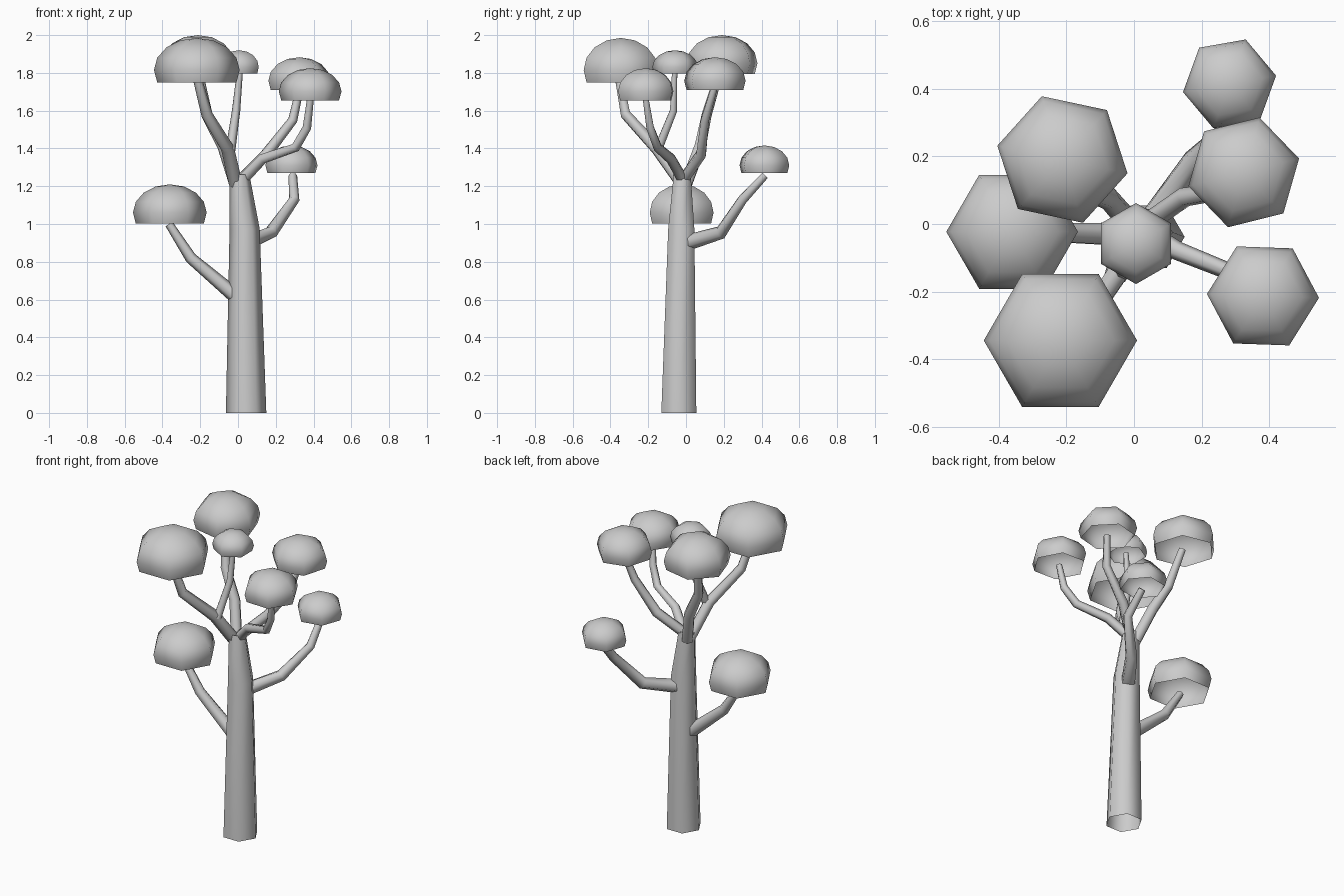
import bpy, bmesh
from math import sin, cos, pi, radians
from mathutils import Vector

if "Cube" in bpy.data.objects:
    bpy.data.objects.remove(bpy.data.objects["Cube"])

SIDES = 6


def finish(name, bm):
    bmesh.ops.recalc_face_normals(bm, faces=bm.faces)
    me = bpy.data.meshes.new(name)
    bm.to_mesh(me)
    bm.free()
    for p in me.polygons:
        p.use_smooth = True
    ob = bpy.data.objects.new(name, me)
    bpy.context.collection.objects.link(ob)
    return ob


def bridge(bm, a, b):
    for i in range(SIDES):
        j = (i + 1) % SIDES
        bm.faces.new((a[i], a[j], b[j], b[i]))


def tube(name, pts):
    """Tapered six-sided tube through (x, y, z, radius) points, open ends."""
    bm = bmesh.new()
    P = [Vector(p[:3]) for p in pts]
    prev = None
    for i, p in enumerate(pts):
        a = (P[i] - P[i - 1]).normalized() if i else Vector()
        b = (P[i + 1] - P[i]).normalized() if i < len(P) - 1 else Vector()
        t = (a + b).normalized()
        if name == "trunk" and i == 0:
            t = Vector((0, 0, 1))
        q = Vector((0, 0, 1)).rotation_difference(t)
        ring = []
        for k in range(SIDES):
            ang = 2 * pi * k / SIDES
            ring.append(bm.verts.new(P[i] + q @ Vector((cos(ang), sin(ang), 0)) * p[3]))
        if prev:
            bridge(bm, prev, ring)
        prev = ring
    return finish(name, bm)


def crown(name, x, y, z0, z1, r, turn):
    """Six-sided dome: a squashed sphere with its lower part cut away, open below."""
    bm = bmesh.new()
    low = sin(radians(22.5))
    h = (z1 - z0) / (1 + low)
    zc = z0 + h * low
    prev = None
    for lat in (-22.5, 0, 22.5, 45, 67.5):
        c, s = cos(radians(lat)) * r, sin(radians(lat)) * h
        ring = []
        for k in range(SIDES):
            ang = radians(turn) + 2 * pi * k / SIDES
            ring.append(bm.verts.new((x + c * cos(ang), y + c * sin(ang), zc + s)))
        if prev:
            bridge(bm, prev, ring)
        prev = ring
    top = bm.verts.new((x, y, z1))
    for i in range(SIDES):
        bm.faces.new((prev[i], prev[(i + 1) % SIDES], top))
    return finish(name, bm)


# Trunk
tube("trunk", [(.043, -.038, 0, .107), (.035, -.025, .97, .08), (.008, -.02, 1.26, .052)])

# Branches
branches = {
    "left_low": [(-.02, -.03, .625, .04), (-.25, -.025, .82, .031), (-.365, -.023, 1.0, .022)],
    "back_low": [(.06, .02, .905, .042), (.175, .185, .955, .036),
                 (.298, .30, 1.13, .028), (.29, .418, 1.257, .023)],
    "front_left": [(-.012, -.02, 1.21, .036), (-.055, -.155, 1.40, .035),
                   (-.165, -.32, 1.58, .03), (-.215, -.355, 1.77, .024)],
    "back_left": [(-.01, 0, 1.21, .036), (-.075, .075, 1.41, .034),
                  (-.165, .11, 1.58, .03), (-.21, .18, 1.81, .023)],
    "centre": [(-.04, -.15, 1.39, .026), (-.01, -.066, 1.60, .022), (.01, -.06, 1.81, .016)],
    "back_right": [(.02, -.01, 1.24, .03), (.15, .08, 1.37, .03),
                   (.29, .10, 1.55, .025), (.328, .15, 1.72, .02)],
    "front_right": [(.03, -.02, 1.24, .03), (.13, -.08, 1.345, .028), (.305, -.15, 1.405, .025),
                    (.365, -.19, 1.51, .023), (.383, -.213, 1.66, .018)],
}
for n, pts in branches.items():
    tube(n + "_branch", pts)

# Leaf crowns: x, y, bottom, top, radius, turn
crowns = {
    "left_low": (-.361, -.023, 1.003, 1.21, .195, 0),
    "back_low": (.283, .415, 1.27, 1.416, .14, 10),
    "front_left": (-.218, -.345, 1.75, 1.985, .227, 0),
    "back_left": (-.212, .191, 1.795, 2.0, .197, -12),
    "centre": (.006, -.058, 1.797, 1.92, .12, 30),
    "back_right": (.325, .153, 1.71, 1.883, .169, 14),
    "front_right": (.382, -.213, 1.655, 1.825, .166, -2),
}
for n, c in crowns.items():
    crown(n + "_crown", *c)
